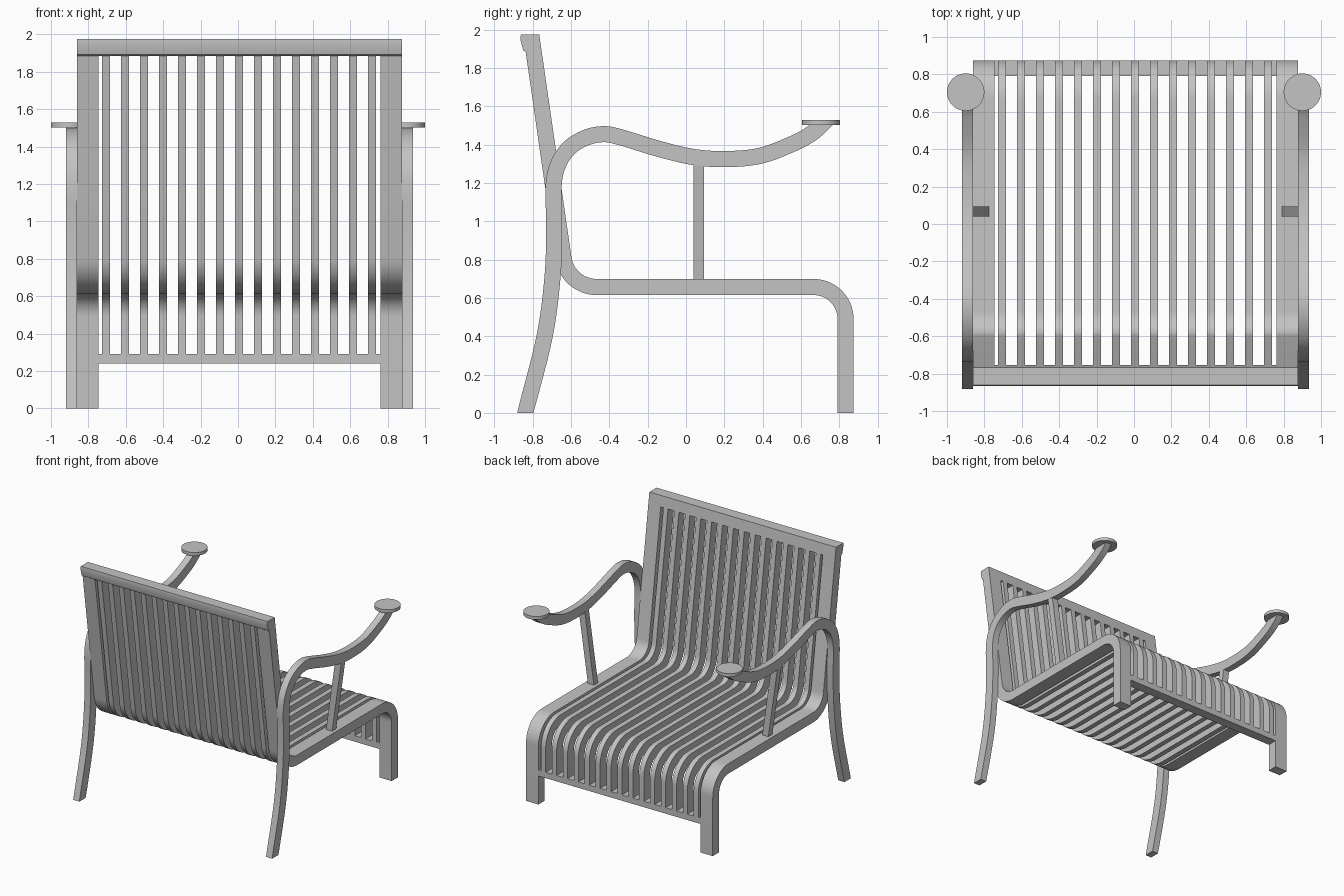
import bpy, bmesh, math
from mathutils import Vector

cube = bpy.data.objects.get("Cube")
if cube:
    bpy.data.objects.remove(cube)

grey = bpy.data.materials.new("grey")
grey.use_nodes = True
colour = (0.55, 0.55, 0.55, 1)
grey.diffuse_color = colour
grey.node_tree.nodes["Principled BSDF"].inputs["Base Color"].default_value = colour

CX = 0.008      # middle of the frame
HALF = 0.042    # half thickness of the bent bars


def finish(name, bm):
    bmesh.ops.recalc_face_normals(bm, faces=bm.faces)
    mesh = bpy.data.meshes.new(name)
    bm.to_mesh(mesh)
    bm.free()
    mesh.materials.append(grey)
    ob = bpy.data.objects.new(name, mesh)
    bpy.context.collection.objects.link(ob)
    bpy.ops.object.select_all(action='DESELECT')
    ob.select_set(True)
    bpy.context.view_layer.objects.active = ob
    bpy.ops.object.shade_smooth_by_angle(angle=math.radians(30))


def add_loft(bm, sections):
    """Skin a list of matching closed sections and cap both ends."""
    rings = [[bm.verts.new(p) for p in s] for s in sections]
    for a, b in zip(rings, rings[1:]):
        for i in range(len(a)):
            j = (i + 1) % len(a)
            bm.faces.new((a[i], a[j], b[j], b[i]))
    bm.faces.new(rings[0])
    bm.faces.new(rings[-1])


def add_bar(bm, path, x0, x1, start=HALF, end=HALF):
    """Flat bar along a (y, z) path, with both ends cut level."""
    sections = []
    last = len(path) - 1
    for i, p in enumerate(path):
        t = (path[min(i + 1, last)] - path[max(i - 1, 0)]).normalized()
        n = Vector((-t.y, t.x)) * HALF
        if i in (0, last):
            n = Vector((math.copysign(start if i == 0 else end, n.x), 0))
        a, b = p + n, p - n
        sections.append([(x0, *a), (x1, *a), (x1, *b), (x0, *b)])
    add_loft(bm, sections)


def fillet(a, corner, b, radius, steps=14):
    """Arc that rounds a corner between two straight runs."""
    u, v = (a - corner).normalized(), (b - corner).normalized()
    half = u.angle(v) / 2
    centre = corner + (u + v).normalized() * radius / math.sin(half)
    p = corner + u * radius / math.tan(half) - centre
    q = corner + v * radius / math.tan(half) - centre
    total = p.angle(q)
    return [centre + (p * math.sin(total * (1 - k / steps)) + q * math.sin(total * k / steps))
            / math.sin(total) for k in range(steps + 1)]


def smooth_path(points, steps=6):
    """Catmull-Rom curve through the points."""
    pts = [Vector(p) for p in points]
    pts = [2 * pts[0] - pts[1]] + pts + [2 * pts[-1] - pts[-2]]
    out = []
    for a, b, c, d in zip(pts, pts[1:], pts[2:], pts[3:]):
        for k in range(steps):
            t = k / steps
            out.append(0.5 * (2 * b + (c - a) * t + (2 * a - 5 * b + 4 * c - d) * t * t
                              + (3 * b - a - 3 * c + d) * t ** 3))
    return out + [pts[-2]]


def seat_path(foot):
    top, rear = Vector((-0.795, 1.885)), Vector((-0.618, 0.657))
    front, end = Vector((0.833, 0.657)), Vector((0.833, foot))
    return [top] + fillet(top, rear, front, 0.175) + fillet(rear, front, end, 0.167) + [end]


# Seat slats
bm = bmesh.new()
for i in range(15):
    x = 0.0055 + (i - 7) * 0.1016
    add_bar(bm, seat_path(0.29), x - 0.0215, x + 0.0215)
finish("seat_slats", bm)

# Front cross bar
bm = bmesh.new()
add_loft(bm, [[(x, 0.791, 0.24), (x, 0.875, 0.24), (x, 0.875, 0.29), (x, 0.791, 0.29)]
              for x in (CX - 0.755, CX + 0.755)])
finish("front_cross_bar", bm)

# Top rail
rail = [(-0.862, 1.975), (-0.865, 1.95), (-0.85, 1.893), (-0.837, 1.885),
        (-0.753, 1.885), (-0.766, 1.975)]
bm = bmesh.new()
add_loft(bm, [[(x, *p) for p in rail] for x in (CX - 0.87, CX + 0.87)])
finish("top_rail", bm)

# Rear leg sweeping up into the arm
arm = smooth_path([(-0.839, 0), (-0.738, 0.4), (-0.696, 0.72), (-0.688, 0.98),
                   (-0.692, 1.17), (-0.672, 1.285), (-0.615, 1.378), (-0.527, 1.435),
                   (-0.43, 1.455), (-0.335, 1.437), (-0.138, 1.377), (0.044, 1.335),
                   (0.216, 1.325), (0.392, 1.343), (0.564, 1.408), (0.65, 1.455),
                   (0.71, 1.503)])

for side, label in ((1, "left"), (-1, "right")):
    # Side frame with front leg
    bm = bmesh.new()
    add_bar(bm, seat_path(0), CX + side * 0.755, CX + side * 0.87)
    finish(label + "_side_frame", bm)

    bm = bmesh.new()
    add_bar(bm, arm, CX + side * 0.87, CX + side * 0.927, end=0.055)
    finish(label + "_arm_and_rear_leg", bm)

    # Slanted arm post
    bm = bmesh.new()
    add_loft(bm, [[(CX + side * (x + dx), y, z) for dx, y in
                   ((0, 0.04), (0.057, 0.04), (0.057, 0.094), (0, 0.094))]
                  for x, z in ((0.783, 0.69), (0.87, 1.3))])
    finish(label + "_arm_post", bm)

    # Round hand rest
    bm = bmesh.new()
    bmesh.ops.create_cone(bm, cap_ends=True, segments=48, radius1=0.1, radius2=0.1, depth=0.027)
    bmesh.ops.translate(bm, verts=bm.verts, vec=(side * 0.9, 0.705, 1.515))
    finish(label + "_hand_rest", bm)
